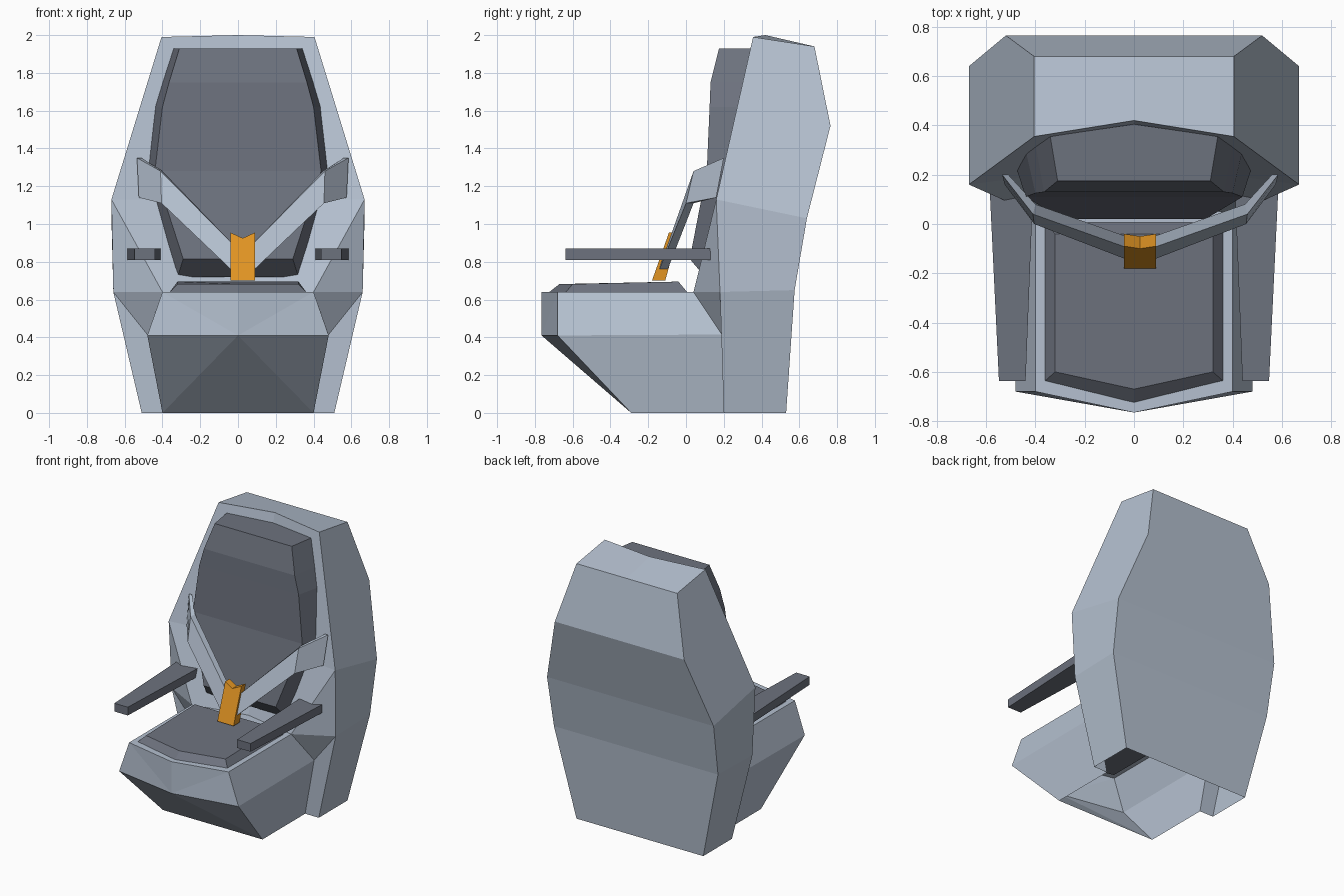
import bpy, bmesh

if "Cube" in bpy.data.objects:
    bpy.data.objects.remove(bpy.data.objects["Cube"])


def material(name, rgb):
    m = bpy.data.materials.new(name)
    m.diffuse_color = (*rgb, 1)
    m.use_nodes = True
    m.node_tree.nodes["Principled BSDF"].inputs["Base Color"].default_value = m.diffuse_color
    return m


LIGHT = material("pale blue grey", (0.46, 0.53, 0.63))
DARK = material("slate grey", (0.152, 0.168, 0.208))
ORANGE = material("orange", (0.76, 0.30, 0.017))


def build(name, faces, mat, mirror=False, shift=0):
    """Make a flat-shaded object from faces given as point lists."""
    bm = bmesh.new()
    for side in ((1, -1) if mirror else (1,)):
        for f in faces:
            bm.faces.new([bm.verts.new((x * side + shift, y, z)) for x, y, z in f])
    bmesh.ops.remove_doubles(bm, verts=bm.verts, dist=0.0005)
    bmesh.ops.recalc_face_normals(bm, faces=bm.faces)
    me = bpy.data.meshes.new(name)
    bm.to_mesh(me)
    bm.free()
    me.materials.append(mat)
    ob = bpy.data.objects.new(name, me)
    bpy.context.collection.objects.link(ob)
    return ob


def loft(rings, caps=True):
    """Faces joining closed rings of equal length."""
    n = len(rings[0])
    out = [[a[i], a[(i + 1) % n], b[(i + 1) % n], b[i]]
           for a, b in zip(rings, rings[1:]) for i in range(n)]
    return out + ([rings[0], rings[-1]] if caps else [])


def centre(p):
    return (0, p[1], p[2])


# Back shell (right half, mirrored, open underneath)
back = [(.51, .53, 0), (.66, .575, .65), (.67, .64, 1.03), (.52, .765, 1.52), (.405, .68, 1.94)]
front = [(.51, .20, 0), (.66, .18, .64), (.67, .16, 1.13), (.405, .355, 1.99)]
top_mid, mid, low_mid = (0, .42, 2), (0, .25, 1.13), (0, .12, .64)
foot, hip, wing = (.40, .20, 0), (.48, .19, .415), (.40, .04, .64)
shell = [[a, b, centre(b), centre(a)] for a, b in zip(back, back[1:])]
shell += [[front[0], front[1], back[1], back[0]],
          [front[1], front[2], back[2], back[1]],
          [front[2], front[3], back[4], back[3], back[2]],
          [front[3], top_mid, centre(back[4]), back[4]],
          [front[2], front[3], top_mid, mid],
          [front[2], mid, low_mid, wing],
          [front[2], wing, front[1]],
          [front[1], wing, hip],
          [front[0], front[1], hip, foot]]
build("back_shell", shell, LIGHT, mirror=True)

# Seat base (right half, mirrored, open underneath)
rim, rim_mid = (.40, -.68, .64), (0, -.765, .64)
edge, edge_mid = (.48, -.68, .41), (0, -.765, .41)
toe = (.40, -.29, 0)
base = [[low_mid, wing, rim, rim_mid], [wing, rim, edge, hip], [hip, edge, toe, foot],
        [rim, edge, edge_mid], [rim, edge_mid, rim_mid],
        [edge, toe, edge_mid], [edge_mid, toe, centre(toe)]]
build("seat_base", base, LIGHT, mirror=True)

# Back cushion: rows of (front half width, y, z, rear half width, y, z)
rows = [(.29, .02, .815, .32, .10, .72), (.44, .11, 1.28, .475, .22, 1.28),
        (.40, .125, 1.62, .44, .30, 1.62), (.365, .13, 1.75, .40, .325, 1.75),
        (.31, .175, 1.93, .34, .355, 1.93)]
build("back_cushion", loft([[(-w, y, z), (w, y, z), (v, r, s), (0, r + .05, s), (-v, r, s)]
                            for w, y, z, v, r, s in rows]), DARK)

# Seat cushion: lower and upper outline
rows = [(.365, .01, .635, -.64, .635, -.73), (.32, -.04, .695, -.60, .682, -.67)]
build("seat_cushion", loft([[(w, b, zb), (w, f, zf), (0, c, zf), (-w, f, zf), (-w, b, zb)]
                            for w, b, zb, f, zf, c in rows]), DARK)

# Tapered armrests
for side, label in ((1, "right"), (-1, "left")):
    rings = [[(side * x0, y, .81), (side * x1, y, .81), (side * x1, y, .87), (side * x0, y, .87)]
             for x0, x1, y in ((.44, .548, -.638), (.41, .585, .13))]
    build(label + "_armrest", loft(rings), DARK)

# Harness straps: buckle, chest and shoulder stations as (x, y, z) low and high
OFF = .025
stations = [((0, -.165, .70), (0, -.115, .84)),
            ((.43, 0, 1.11), (.435, .04, 1.28)),
            ((.55, .16, 1.14), (.56, .20, 1.35))]
rings = [[lo, hi, (hi[0] - t, hi[1] + d, hi[2]), (lo[0] - t, lo[1] + d, lo[2])]
         for (lo, hi), t, d in zip(stations, (0, .01, .025), (.045, .04, .0))]
for side, label in ((1, "right"), (-1, "left")):
    faces = [[(x * side, y, z) for x, y, z in f] for f in loft(rings)]
    build(label + "_strap", faces, LIGHT, shift=OFF)

# Buckle: notched leaning plate
outline = [(-.065, -.18, .70), (.065, -.18, .70), (.065, -.09, .955),
           (0, -.10, .925), (-.065, -.09, .955)]
rear = [(x, y + (.07 if z < .8 else .05), z) for x, y, z in outline]
build("buckle", loft([outline, rear]), ORANGE, shift=OFF)
